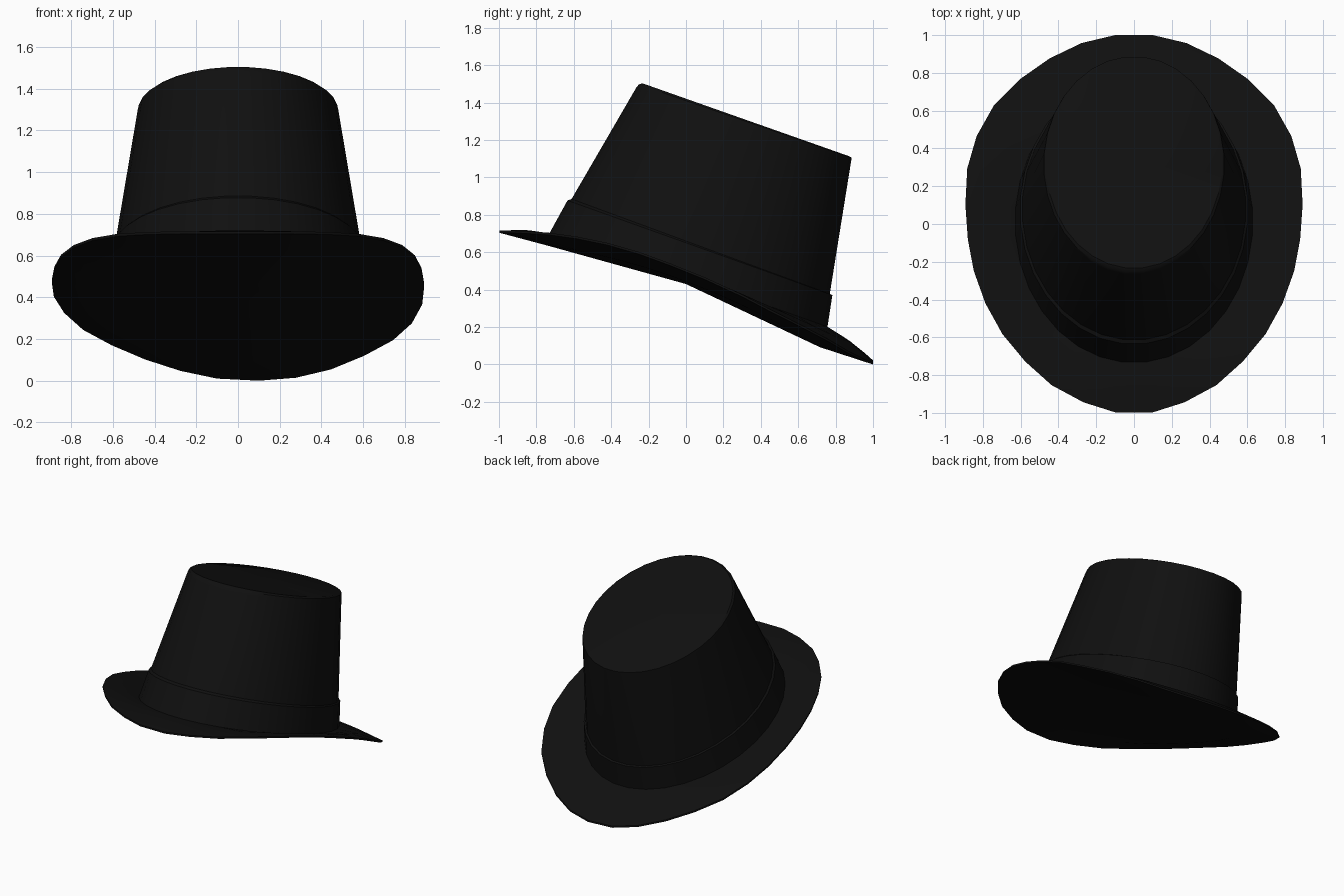
import bpy, bmesh, math
from mathutils import Vector

if "Cube" in bpy.data.objects:
    bpy.data.objects.remove(bpy.data.objects["Cube"])

N = 32
black = bpy.data.materials.new("black felt")
black.diffuse_color = (0.005, 0.005, 0.005, 1)
black.use_nodes = True
black.node_tree.nodes["Principled BSDF"].inputs["Base Color"].default_value = black.diffuse_color


def ring(half_x, y_front, z_front, y_back, z_back, side_lift=0.0):
    """Tilted ellipse through a front and a back point, starting at the back."""
    pts = []
    for i in range(N):
        t = (i + 0.5) / N * 2 * math.pi
        c, s = math.cos(t), math.sin(t)
        pts.append(Vector((half_x * s,
                           (y_front + y_back) / 2 + (y_back - y_front) / 2 * c,
                           (z_front + z_back) / 2 + (z_back - z_front) / 2 * c
                           + side_lift * s * s)))
    return pts


def loft(name, rings, start=None, end=None):
    """Bridge a list of rings, optionally closing the ends to a centre point."""
    bm = bmesh.new()
    loops = [[bm.verts.new(p) for p in r] for r in rings]
    for a, b in zip(loops, loops[1:]):
        for i in range(N):
            j = (i + 1) % N
            bm.faces.new((a[i], a[j], b[j], b[i]))
    for centre, loop in ((start, loops[0]), (end, loops[-1])):
        if centre:
            c = bm.verts.new(centre)
            for i in range(N):
                v, w = loop[i], loop[(i + 1) % N]
                bm.faces.new((c, w, v) if centre is start else (c, v, w))
    # orient outward: rings run clockwise seen from above
    bmesh.ops.recalc_face_normals(bm, faces=bm.faces)
    far = max(bm.faces, key=lambda f: f.calc_center_median().xy.length)
    top = max(bm.faces, key=lambda f: f.calc_center_median().z)
    if name != "brim":
        centre = sum((v.co for v in bm.verts), Vector()) / len(bm.verts)
        if far.normal.dot(far.calc_center_median() - centre) < 0:
            bmesh.ops.reverse_faces(bm, faces=bm.faces)
    elif top.normal.z < 0 and loops[-2][0].link_faces[0].normal.z < 0 \
            or loops[-1][0].link_faces[0].normal.z < 0:
        bmesh.ops.reverse_faces(bm, faces=bm.faces)
    me = bpy.data.meshes.new(name)
    bm.to_mesh(me)
    bm.free()
    ob = bpy.data.objects.new(name, me)
    me.materials.append(black)
    bpy.context.collection.objects.link(ob)
    bpy.ops.object.select_all(action='DESELECT')
    ob.select_set(True)
    bpy.context.view_layer.objects.active = ob
    bpy.ops.object.shade_smooth_by_angle(angle=math.radians(35))


# Brim edge, back to front: x, y, height on right, height on left
EDGE = [(.10, 1.0, .0, .01), (.29, .955, .015, .05), (.47, .865, .06, .11),
        (.64, .74, .135, .185), (.78, .585, .215, .265), (.86, .405, .305, .355),
        (.898, .22, .405, .435), (.888, 0, .495, .505), (.87, -.175, .565, .57),
        (.815, -.36, .625, .625), (.73, -.54, .665, .665), (.605, -.70, .69, .69),
        (.46, -.84, .70, .70), (.28, -.94, .704, .704), (.10, -.997, .704, .704)]
# resample the edge to 16 points per side so it matches the other rings


def edge_point(k):
    u = k * (len(EDGE) - 1) / (N // 2 - 1)
    i = min(int(u), len(EDGE) - 2)
    f = u - i
    return [a + (b - a) * f for a, b in zip(EDGE[i], EDGE[i + 1])]


half = [edge_point(k) for k in range(N // 2)]
edge_low = [Vector((x, y, zr)) for x, y, zr, zl in half]
edge_low += [Vector((-x, y, zl)) for x, y, zr, zl in reversed(half)]
edge_top = [p + Vector((0, 0, .012)) for p in edge_low]

base = ring(.63, -.735, .70, .76, .20, .01)
under = ring(.63, -.74, .635, .72, .09, .085)
mid = [(a + b) / 2 + Vector((0, 0, .012)) for a, b in zip(edge_top, base)]
loft("brim", [under, edge_low, edge_top, mid, base], start=Vector((0, 0, .43)))

# Hat band: slightly proud of the crown
band_top = ring(.604, -.637, .878, .786, .37)
band_in = ring(.592, -.615, .886, .772, .376)
loft("hat_band", [base, band_top, band_in])

# Crown with a small rounded top edge
loft("crown", [band_in,
               ring(.482, -.268, 1.482, .886, 1.088),
               ring(.478, -.255, 1.498, .888, 1.104),
               ring(.466, -.235, 1.504, .876, 1.112)],
     end=Vector((0, .32, 1.308)))
